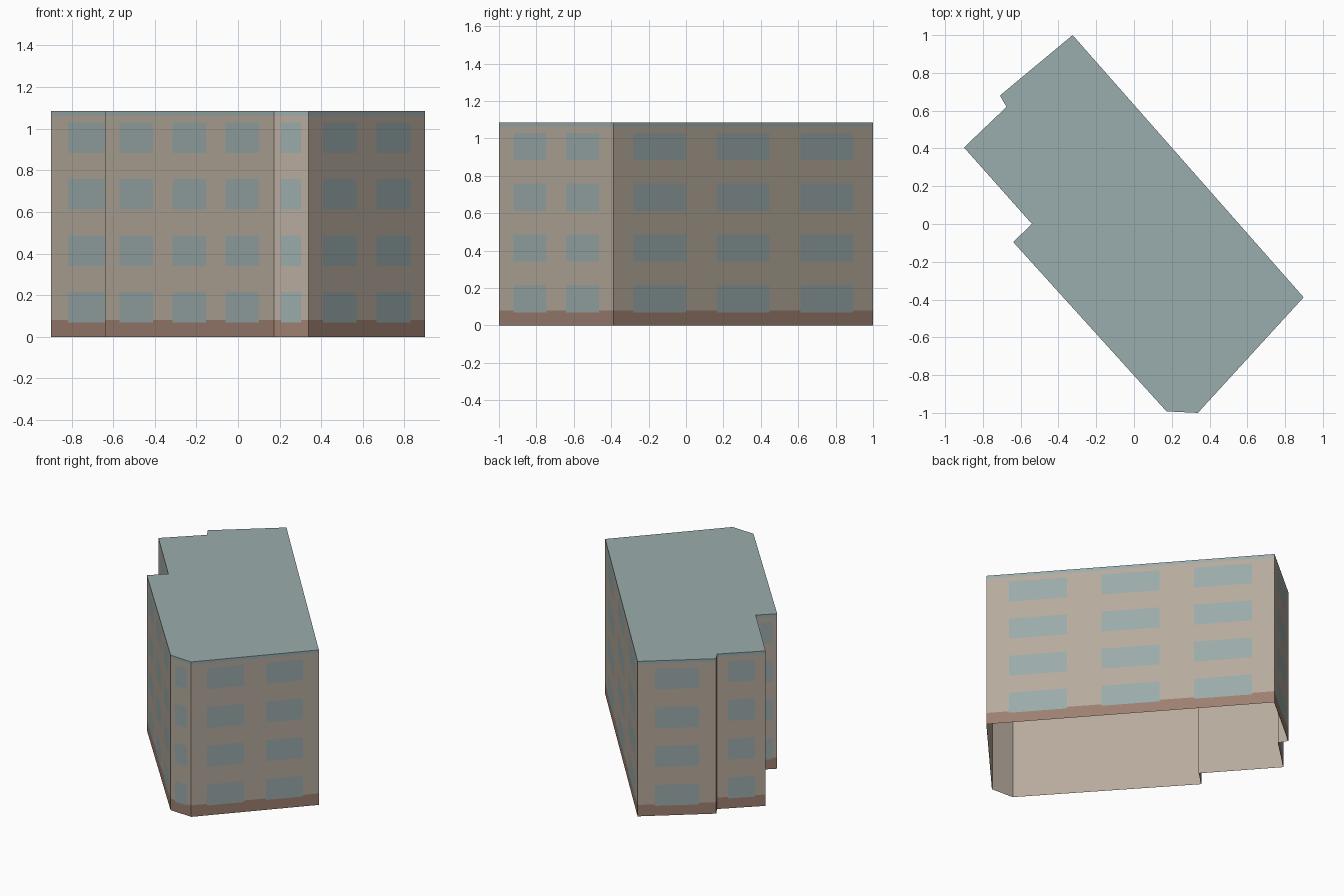
import bpy
import bmesh
from mathutils import Vector

cube = bpy.data.objects.get("Cube")
if cube:
    bpy.data.objects.remove(cube, do_unlink=True)


def make_material(name, rgb):
    """Flat material from an 8-bit display colour."""
    linear = [((c / 255 + 0.055) / 1.055) ** 2.4 for c in rgb] + [1.0]
    mat = bpy.data.materials.new(name)
    mat.use_nodes = True
    mat.diffuse_color = linear
    bsdf = mat.node_tree.nodes["Principled BSDF"]
    bsdf.inputs["Base Color"].default_value = linear
    bsdf.inputs["Roughness"].default_value = 0.9
    return mat


beige = make_material("beige plaster", (182, 170, 156))
brown = make_material("brown plinth", (157, 127, 113))
glass = make_material("grey blue glass", (154, 170, 170))
slate = make_material("grey blue roofing", (154, 172, 172))

# Footprint corners, counter-clockwise, each with the windows of the wall
# that starts there: (x, y, count, end margin, window width as wall fractions)
corners = [
    (0.172, -0.992, 1, 0.21, 0.58),
    (0.338, -1.0, 2, 0.125, 0.29),
    (0.898, -0.388, 3, 0.078, 0.202),
    (-0.325, 1.0, 1, 0.22, 0.56),
    (-0.71, 0.68, 1, 0.22, 0.56),
    (-0.675, 0.62, 1, 0.22, 0.56),
    (-0.9, 0.405, 1, 0.23, 0.55),
    (-0.54, 0.0, 1, 0.22, 0.56),
    (-0.64, -0.095, 3, 0.087, 0.198),
]

# Heights: plinth, four storeys of windows, roof edge
TOP, EAVE, PLINTH = 1.085, 1.063, 0.08
SILL, STOREY, WINDOW_HEIGHT = 0.069, 0.2715, 0.146
LINING_GAP = 0.003
sills = [SILL + i * STOREY for i in range(4)]
levels = sorted([0, PLINTH, EAVE, TOP] + sills + [s + WINDOW_HEIGHT for s in sills])

parts = {name: bmesh.new() for name in
         ("outer_walls", "plinth", "windows", "roof", "inner_lining")}


def add_face(part, points):
    bm = parts[part]
    bm.faces.new([bm.verts.new(p) for p in points])


def part_at(z, in_window_column):
    """Which part a wall cell with its centre at height z belongs to."""
    if z > EAVE:
        return "roof"
    if in_window_column and any(s < z < s + WINDOW_HEIGHT for s in sills):
        return "windows"
    return "plinth" if z < PLINTH else "outer_walls"


# Walls, cut into cells along the window edges
footprint = [Vector((x, y, 0)) for x, y, *_ in corners]
outline = []
for i, (start, (_, _, count, margin, width)) in enumerate(zip(footprint, corners)):
    end = footprint[(i + 1) % len(footprint)]
    step = (1 - 2 * margin - width) / max(count - 1, 1)
    cuts = [0.0]
    for k in range(count):
        cuts += [margin + k * step, margin + k * step + width]
    cuts.append(1.0)
    stations = [start.lerp(end, t) for t in cuts]
    outline += stations[:-1]
    for col, (a, b) in enumerate(zip(stations, stations[1:])):
        for low, high in zip(levels, levels[1:]):
            part = part_at((low + high) / 2, col % 2 == 1)
            lo, hi = Vector((0, 0, low)), Vector((0, 0, high))
            add_face(part, [a + lo, b + lo, b + hi, a + hi])

# Flat roof
add_face("roof", [p + Vector((0, 0, TOP)) for p in outline])

# Plain lining inside the open-bottomed shell, just behind the walls and roof
inner = []
for i, corner in enumerate(footprint):
    before = (corner - footprint[i - 1]).normalized()
    after = (footprint[(i + 1) % len(footprint)] - corner).normalized()
    n1, n2 = (Vector((-d.y, d.x, 0)) for d in (before, after))
    inner.append(corner + (n1 + n2) * LINING_GAP / (1 + n1.dot(n2)))
rise = Vector((0, 0, TOP - LINING_GAP))
for a, b in zip(inner, inner[1:] + inner[:1]):
    add_face("inner_lining", [b, a, a + rise, b + rise])
add_face("inner_lining", [p + rise for p in reversed(inner)])

# Objects
materials = {"outer_walls": beige, "plinth": brown, "windows": glass,
             "roof": slate, "inner_lining": beige}
for name, bm in parts.items():
    bmesh.ops.remove_doubles(bm, verts=bm.verts, dist=0.0001)
    mesh = bpy.data.meshes.new(name)
    bm.to_mesh(mesh)
    bm.free()
    mesh.materials.append(materials[name])
    bpy.context.scene.collection.objects.link(bpy.data.objects.new(name, mesh))
